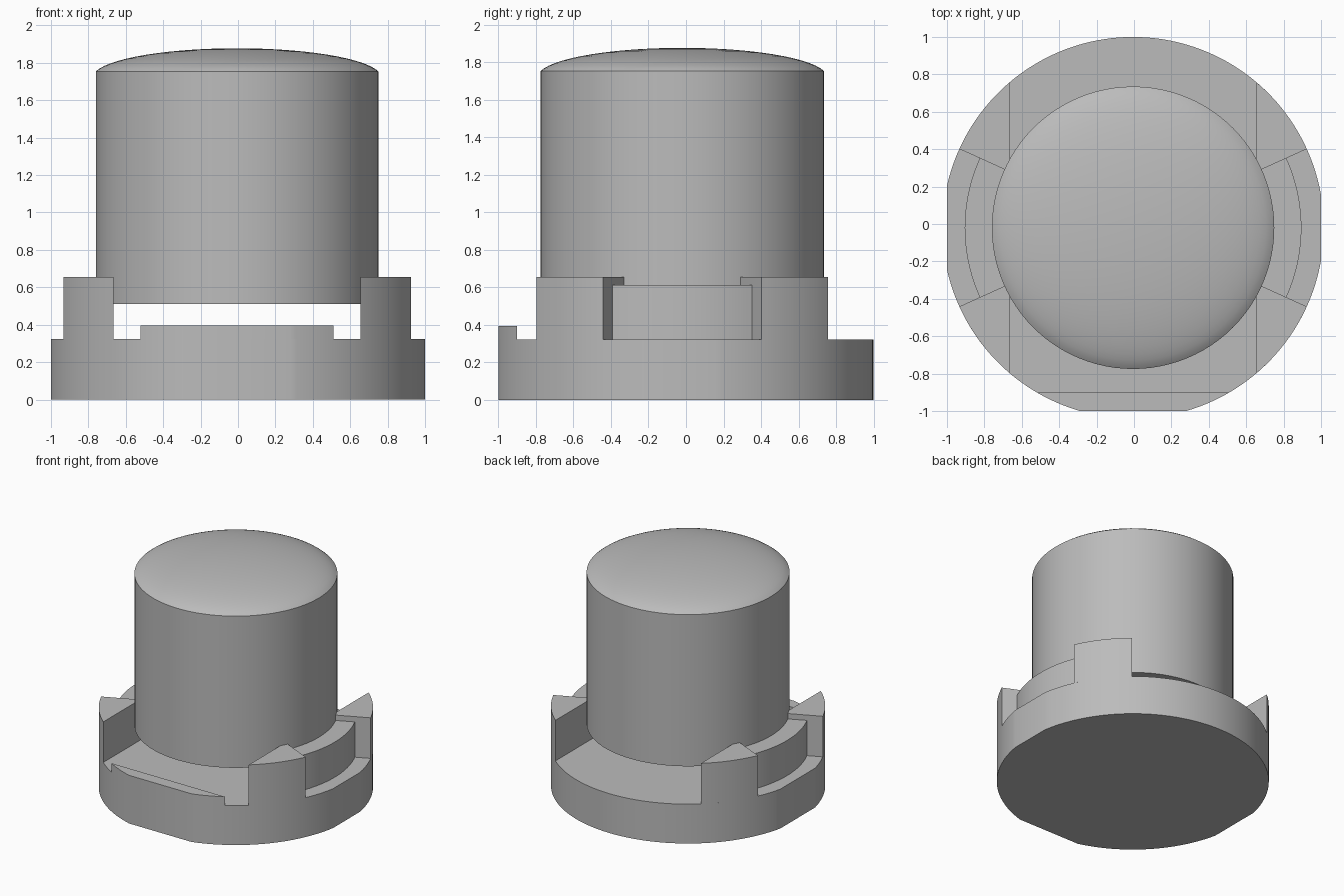
import bpy, bmesh, math

cube = bpy.data.objects.get("Cube")
if cube:
    bpy.data.objects.remove(cube, do_unlink=True)

CX, CY = -0.005, -0.02          # shared axis of all round parts
R_BASE, R_LEDGE, R_CAP = 1.02, 0.90, 0.755
INNER_X = 0.66                  # flat inner side of the side supports
SIDE = math.radians(24.4)       # half angle of the side openings
Z_BASE, Z_RIDGE, Z_LEDGE, Z_POST = 0.323, 0.395, 0.612, 0.656
Z_CAP, Z_RIM, Z_TOP = 0.51, 1.755, 1.878

grey = bpy.data.materials.new("plain grey")
grey.use_nodes = True
colour = (0.5, 0.5, 0.5, 1)
grey.diffuse_color = colour
grey.node_tree.nodes["Principled BSDF"].inputs["Base Color"].default_value = colour


def arc(radius, start, end, steps):
    angles = [start + (end - start) * i / steps for i in range(steps + 1)]
    return [(radius * math.cos(a), radius * math.sin(a)) for a in angles]


def finish(name, bm):
    bmesh.ops.recalc_face_normals(bm, faces=bm.faces)
    mesh = bpy.data.meshes.new(name)
    bm.to_mesh(mesh)
    bm.free()
    mesh.materials.append(grey)
    obj = bpy.data.objects.new(name, mesh)
    obj.location = (CX, CY, 0)
    bpy.context.collection.objects.link(obj)
    bpy.ops.object.select_all(action='DESELECT')
    bpy.context.view_layer.objects.active = obj
    obj.select_set(True)
    bpy.ops.object.shade_smooth_by_angle(angle=math.radians(20))
    return obj


def prism(name, outline, bottom, top):
    bm = bmesh.new()
    face = bm.faces.new([bm.verts.new((x, y, bottom)) for x, y in outline])
    ext = bmesh.ops.extrude_face_region(bm, geom=[face])
    verts = [v for v in ext["geom"] if isinstance(v, bmesh.types.BMVert)]
    bmesh.ops.translate(bm, verts=verts, vec=(0, 0, top - bottom))
    return finish(name, bm)


# Base disc outline with flats at the front and both sides
front_flat = math.asin((1 + CY) / R_BASE)
left_flat = math.acos((1 - CX) / R_BASE)
right_flat = math.acos((1 + CX) / R_BASE)
base_outline = (arc(R_BASE, left_flat, math.pi - right_flat, 64)
                + arc(R_BASE, math.pi + right_flat, math.pi + front_flat, 28)
                + arc(R_BASE, -front_flat, -left_flat, 28))
prism("base", base_outline, 0, Z_BASE)

# Raised front ridge, following the rim and the front flat
ridge_angle = math.asin((0.9 + CY) / R_BASE)
ridge_outline = (arc(R_BASE, math.pi + ridge_angle, math.pi + front_flat, 8)
                 + arc(R_BASE, -front_flat, -ridge_angle, 8))
prism("front_ridge", ridge_outline, Z_BASE, Z_RIDGE)

# Four corner posts and two curved side ledges
post = arc(R_BASE, SIDE, math.acos(INNER_X / R_BASE), 12)
post.append((INNER_X, INNER_X * math.tan(SIDE)))
ledge = arc(R_LEDGE, -SIDE, SIDE, 20)
inner_y = INNER_X * math.tan(SIDE)
ledge += [(INNER_X, inner_y), (INNER_X, -inner_y)]
for sx, side in ((1, "left"), (-1, "right")):
    for sy, end in ((1, "back"), (-1, "front")):
        prism(f"{end}_{side}_post", [(sx * x, sy * y) for x, y in post], Z_BASE, Z_POST)
    prism(f"{side}_ledge", [(sx * x, y) for x, y in ledge], Z_BASE, Z_LEDGE)

# Raised button with a shallow domed top
SEGMENTS, RINGS = 96, 14
first = math.radians(12)
profile = [(R_CAP, Z_CAP), (R_CAP, Z_RIM)]
for i in range(1, RINGS):
    a = first + (math.pi / 2 - first) * i / RINGS
    lift = (math.sin(a) - math.sin(first)) / (1 - math.sin(first))
    profile.append((R_CAP * math.cos(a) / math.cos(first), Z_RIM + (Z_TOP - Z_RIM) * lift))
bm = bmesh.new()
rings = [[bm.verts.new((x, y, z)) for x, y in arc(r, 0, math.tau, SEGMENTS)[:-1]]
         for r, z in profile]
for low, high in zip(rings, rings[1:]):
    for i in range(SEGMENTS):
        j = (i + 1) % SEGMENTS
        bm.faces.new((low[i], low[j], high[j], high[i]))
bm.faces.new(rings[0])
tip = bm.verts.new((0, 0, Z_TOP))
for i in range(SEGMENTS):
    bm.faces.new((rings[-1][i], rings[-1][(i + 1) % SEGMENTS], tip))
finish("button", bm)
